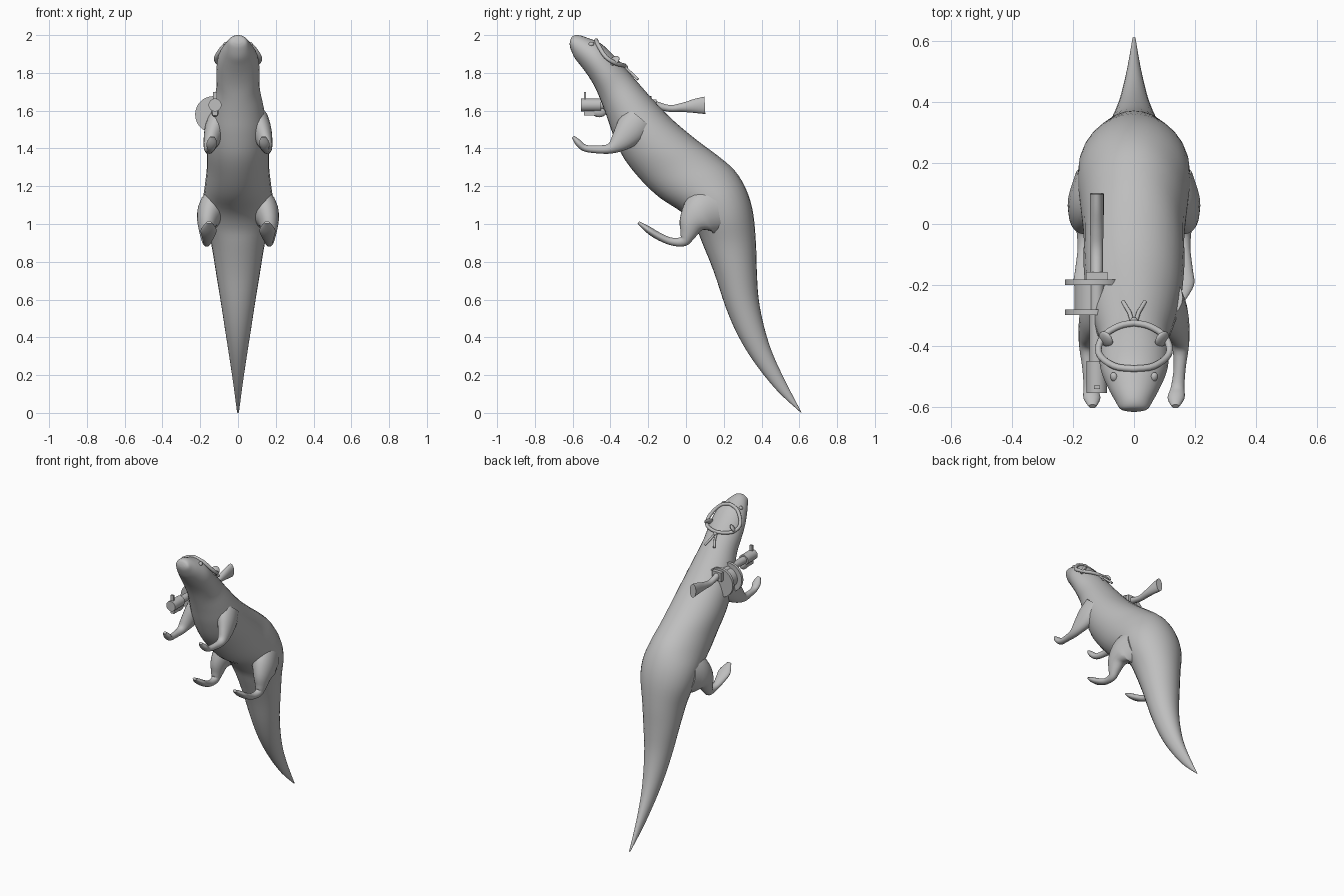
import bpy, math
from mathutils import Vector

cube = bpy.data.objects.get("Cube")
if cube:
    bpy.data.objects.remove(cube, do_unlink=True)

grey = bpy.data.materials.new("plain grey")
grey.use_nodes = True
tone = (0.52, 0.52, 0.52, 1)
grey.diffuse_color = tone
grey.node_tree.nodes["Principled BSDF"].inputs["Base Color"].default_value = tone


def finish(ob, name, angle=40):
    ob.name = name
    ob.data.materials.append(grey)
    bpy.ops.object.select_all(action='DESELECT')
    ob.select_set(True)
    bpy.context.view_layer.objects.active = ob
    bpy.ops.object.shade_smooth_by_angle(angle=math.radians(angle))
    return ob


def refine(rows, steps=4):
    """Smoothly interpolate rows of numbers."""
    out = []
    for i in range(len(rows) - 1):
        a, b, c, d = (rows[min(max(i + k, 0), len(rows) - 1)] for k in (-1, 0, 1, 2))
        for s in range(steps):
            t = s / steps
            out.append([q + t * ((r - p) + t * ((2*p - 5*q + 4*r - e) + t * (3*(q - r) + e - p))) / 2
                        for p, q, r, e in zip(a, b, c, d)])
    return out + [rows[-1]]


def loft(name, rings, sides=28):
    """Skin elliptical rings given as centre, side vector, normal vector."""
    verts, faces = [], []
    for c, u, n in rings:
        for k in range(sides):
            a = math.tau * k / sides
            verts.append(c + u * math.cos(a) + n * math.sin(a))
    for i in range(len(rings) - 1):
        for k in range(sides):
            m = (k + 1) % sides
            faces.append((i*sides + k, i*sides + m, (i+1)*sides + m, (i+1)*sides + k))
    faces.append(tuple(range(sides))[::-1])
    faces.append(tuple(range(len(verts) - sides, len(verts))))
    mesh = bpy.data.meshes.new(name)
    mesh.from_pydata(verts, [], faces)
    import bmesh
    bm = bmesh.new()
    bm.from_mesh(mesh)
    bmesh.ops.recalc_face_normals(bm, faces=bm.faces)
    bm.to_mesh(mesh)
    bm.free()
    ob = bpy.data.objects.new(name, mesh)
    bpy.context.collection.objects.link(ob)
    return finish(ob, name, 60)


def limb(name, rows, side):
    """Tapered limb: rows of x, y, z, half width, half thickness."""
    rows = refine(rows)
    pts = [Vector((r[0] * side, r[1], r[2])) for r in rows]
    rings = []
    for i, (p, r) in enumerate(zip(pts, rows)):
        t = pts[min(i + 1, len(pts) - 1)] - pts[max(i - 1, 0)]
        n = Vector((1, 0, 0)).cross(t).normalized()
        rings.append((p, Vector((r[3], 0, 0)), n * r[4]))
    loft(name, rings, 20)


def ball(name, loc, size, rot=(0, 0, 0)):
    bpy.ops.mesh.primitive_uv_sphere_add(segments=20, ring_count=12, location=loc, rotation=rot)
    ob = bpy.context.object
    ob.scale = size
    return finish(ob, name)


def box(name, loc, size):
    bpy.ops.mesh.primitive_cube_add(size=1, location=loc)
    bpy.context.object.scale = size
    return finish(bpy.context.object, name, 30)


def rod(name, x, z, y0, y1, r):
    bpy.ops.mesh.primitive_cylinder_add(vertices=32, radius=r, depth=y1 - y0,
                                        location=(x, (y0 + y1) / 2, z), rotation=(math.pi / 2, 0, 0))
    return finish(bpy.context.object, name, 30)


def strap(name, pts, r, closed=False):
    cu = bpy.data.curves.new(name, 'CURVE')
    cu.dimensions = '3D'
    cu.bevel_depth = r
    cu.use_fill_caps = True
    sp = cu.splines.new('POLY')
    sp.points.add(len(pts) - 1)
    for p, q in zip(sp.points, pts):
        p.co = (*q, 1)
    sp.use_cyclic_u = closed
    ob = bpy.data.objects.new(name, cu)
    bpy.context.collection.objects.link(ob)
    bpy.ops.object.select_all(action='DESELECT')
    ob.select_set(True)
    bpy.context.view_layer.objects.active = ob
    bpy.ops.object.convert(target='MESH')
    finish(bpy.context.object, name)


# Body from nose to tail tip: back y, z, belly y, z, half width
profile = [
    (-.612, 1.975, -.616, 1.955, .02), (-.6, 1.995, -.612, 1.93, .045),
    (-.57, 2, -.59, 1.88, .062), (-.52, 1.985, -.555, 1.835, .085),
    (-.45, 1.955, -.515, 1.78, .108), (-.37, 1.88, -.48, 1.72, .115),
    (-.29, 1.79, -.45, 1.65, .115), (-.19, 1.675, -.42, 1.57, .135),
    (-.08, 1.56, -.385, 1.47, .155), (.05, 1.45, -.33, 1.35, .165),
    (.17, 1.36, -.24, 1.235, .165), (.26, 1.28, -.14, 1.14, .175),
    (.32, 1.18, -.02, 1.06, .185), (.355, 1.06, .05, .98, .175),
    (.37, .9, .09, .89, .142), (.375, .75, .15, .74, .117),
    (.385, .6, .21, .56, .09), (.415, .45, .275, .41, .067),
    (.46, .31, .36, .27, .045), (.53, .16, .48, .12, .023), (.613, 0, .605, .004, .005)]
rings = []
for by, bz, ey, ez, w in refine(profile):
    rings.append((Vector((0, (by + ey) / 2, (bz + ez) / 2)), Vector((w, 0, 0)),
                  Vector((0, (by - ey) / 2, (bz - ez) / 2))))
loft("body_and_tail", rings)

# Legs, ears and eyes on both sides
arm = [(.09, -.24, 1.56, .07, .09), (.115, -.29, 1.5, .062, .085), (.14, -.345, 1.44, .042, .058),
       (.152, -.4, 1.4, .028, .028), (.15, -.47, 1.395, .02, .021), (.143, -.535, 1.402, .022, .018),
       (.138, -.57, 1.43, .028, .018), (.136, -.598, 1.462, .012, .008)]
leg = [(.09, .17, 1.08, .1, .13), (.13, .09, 1.06, .085, .12), (.16, .035, 1.01, .055, .075),
       (.167, .01, .945, .035, .042), (.166, -.015, .908, .024, .027), (.163, -.08, .908, .022, .02),
       (.158, -.15, .938, .035, .02), (.155, -.2, .97, .042, .018), (.153, -.252, 1.008, .014, .008)]
for side, word in ((1, "left"), (-1, "right")):
    limb(word + "_front_leg", arm, side)
    limb(word + "_hind_leg", leg, side)
    ball(word + "_ear", (.092 * side, -.378, 1.865), (.028, .012, .03), (-.7, side * .5, side * .5))
    ball(word + "_eye", (.066 * side, -.502, 1.952), (.013, .016, .011), (.4, side * .6, 0))
    strap(word + "_band_end", [(.004 * side, -.325, 1.83), (.015 * side, -.29, 1.8),
                               (.036 * side, -.255, 1.765)], .007)

# Headband loop
half = refine([(0, -.475, 1.972), (.065, -.466, 1.95), (.115, -.425, 1.885),
               (.102, -.37, 1.85), (.05, -.335, 1.842), (0, -.325, 1.838)])
loop = half + [(-x, y, z) for x, y, z in half[-2:0:-1]]
strap("headband", loop, .011, True)
ball("headband_knot", (0, -.32, 1.828), (.014, .014, .014))

# Launcher on the right shoulder
X, Z = -.122, 1.63
rod("barrel", X, Z, -.47, -.17, .024)
rod("muzzle", X, Z, -.555, -.45, .034)
box("front_sight", (X, -.535, Z + .05), (.02, .012, .04))
box("front_lug", (X, -.5, Z - .04), (.026, .08, .03))
ball("fore_grip", (X, -.46, Z - .035), (.02, .04, .03))
box("receiver", (X, -.17, Z), (.07, .025, .06))
limb("shoulder_stock", [(-X, -.18, 1.635, .02, .022), (-X, -.09, 1.612, .02, .018),
                        (-X, -.02, 1.617, .022, .024), (-X, .05, 1.625, .023, .038),
                        (-X, .1, 1.628, .023, .046)], -1)

# Drum with two flanges
rod("drum_core", -.13, 1.58, -.29, -.19, .065)
rod("drum_front_plate", -.13, 1.58, -.298, -.28, .097)
rod("drum_rear_plate", -.13, 1.58, -.2, -.182, .097)
